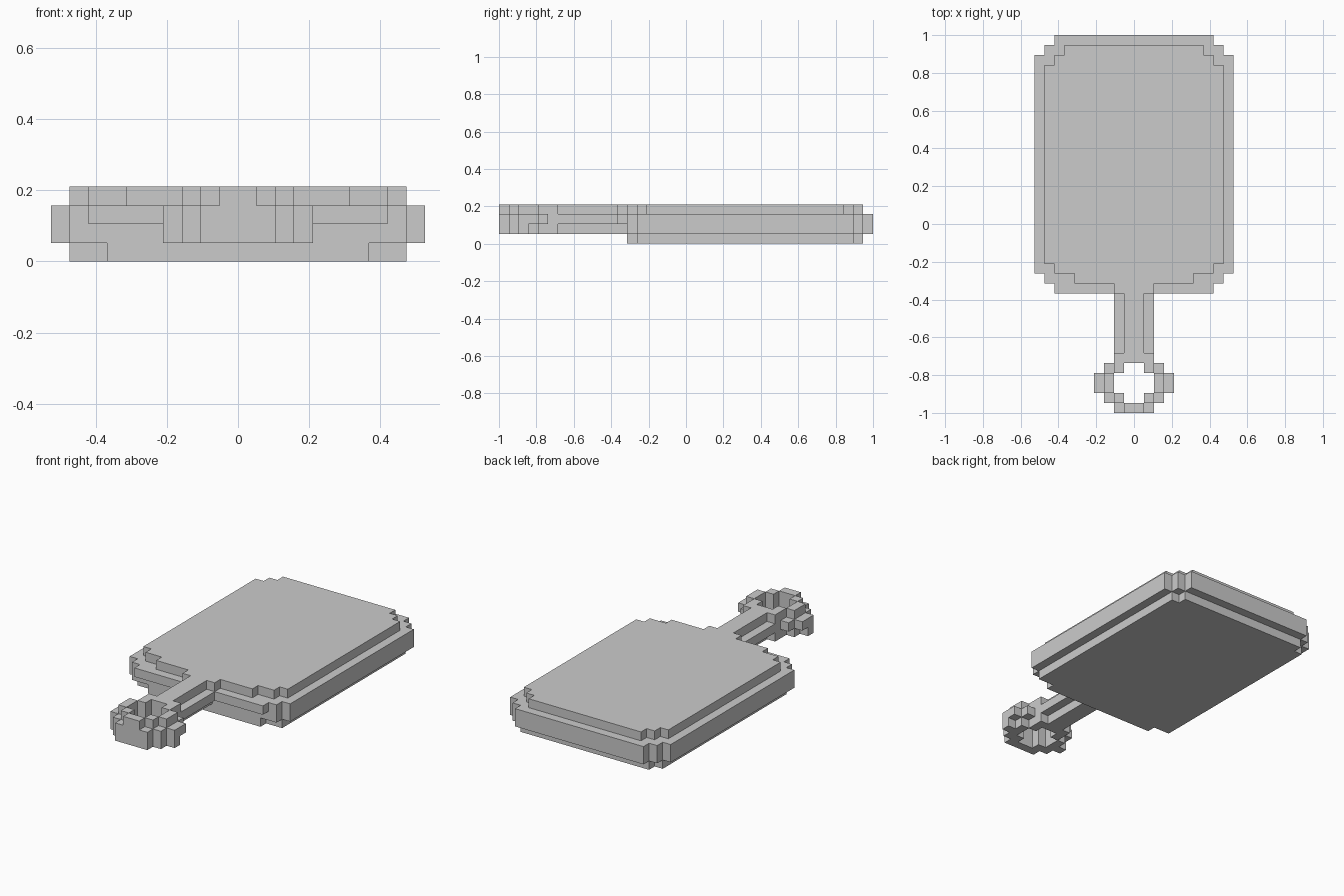
import bpy, bmesh, math
from mathutils import Vector

if "Cube" in bpy.data.objects:
    bpy.data.objects.remove(bpy.data.objects["Cube"])

U = 1 / 19  # size of one block: 38 blocks span the 2-unit length


def slab(z0, z1, *boxes):
    """Cells of mirrored boxes given as (inner half width, outer half width, y0, y1)."""
    return {(s, y, z)
            for a, b, y0, y1 in boxes
            for x in range(a, b)
            for s in (x, -x - 1)
            for y in range(y0, y1)
            for z in range(z0, z1)}


# Board: rounded plate with a wide middle and inset top and bottom
board = (slab(0, 1, (0, 9, -5, 17), (0, 7, -6, 17), (0, 8, 17, 18))
         | slab(1, 3, (0, 10, -5, 17), (0, 9, -6, 18), (0, 8, 18, 19))
         | slab(2, 3, (0, 8, -7, -6))
         | slab(3, 4, (0, 9, -4, 16), (0, 8, -5, 17), (0, 7, 17, 18),
                (0, 6, -6, -5), (0, 2, -7, -6)))

# Handle: cross-shaped bar
handle = (slab(1, 2, (0, 1, -13, -6)) | slab(2, 3, (0, 2, -13, -7))
          | slab(3, 4, (0, 1, -13, -7)))

# Hanging ring: full-height inner band plus a lower outer band
ring = (slab(1, 4, (0, 2, -14, -13), (1, 2, -15, -14), (2, 3, -17, -15),
             (1, 2, -18, -17), (0, 1, -19, -18))
        | slab(1, 3, (1, 2, -19, -18), (2, 3, -18, -17), (3, 4, -17, -16))
        | slab(2, 3, (3, 4, -16, -15), (2, 3, -15, -14)))

everything = board | handle | ring


def build(name, cells):
    """Make the outer skin of the cells, leaving out faces between blocks."""
    bm = bmesh.new()
    verts = {}

    def vert(p):
        key = tuple(round(c) for c in p)
        if key not in verts:
            verts[key] = bm.verts.new(Vector(key) * U)
        return verts[key]

    for cell in sorted(cells):
        for axis in range(3):
            for side in (0, 1):
                near = list(cell)
                near[axis] += 2 * side - 1
                if tuple(near) in everything:
                    continue
                n, u, v = Vector(), Vector(), Vector()
                n[axis] = side
                u[(axis + 1) % 3] = 1
                v[(axis + 2) % 3] = 1
                p = Vector(cell) + n
                quad = [p, p + u, p + u + v, p + v]
                if not side:
                    quad.reverse()
                bm.faces.new([vert(q) for q in quad])
    bmesh.ops.dissolve_limit(bm, angle_limit=math.radians(1),
                             verts=bm.verts[:], edges=bm.edges[:])
    mesh = bpy.data.meshes.new(name)
    bm.to_mesh(mesh)
    bm.free()
    bpy.context.collection.objects.link(bpy.data.objects.new(name, mesh))


build("board", board)
build("handle", handle)
build("hanging_ring", ring)
